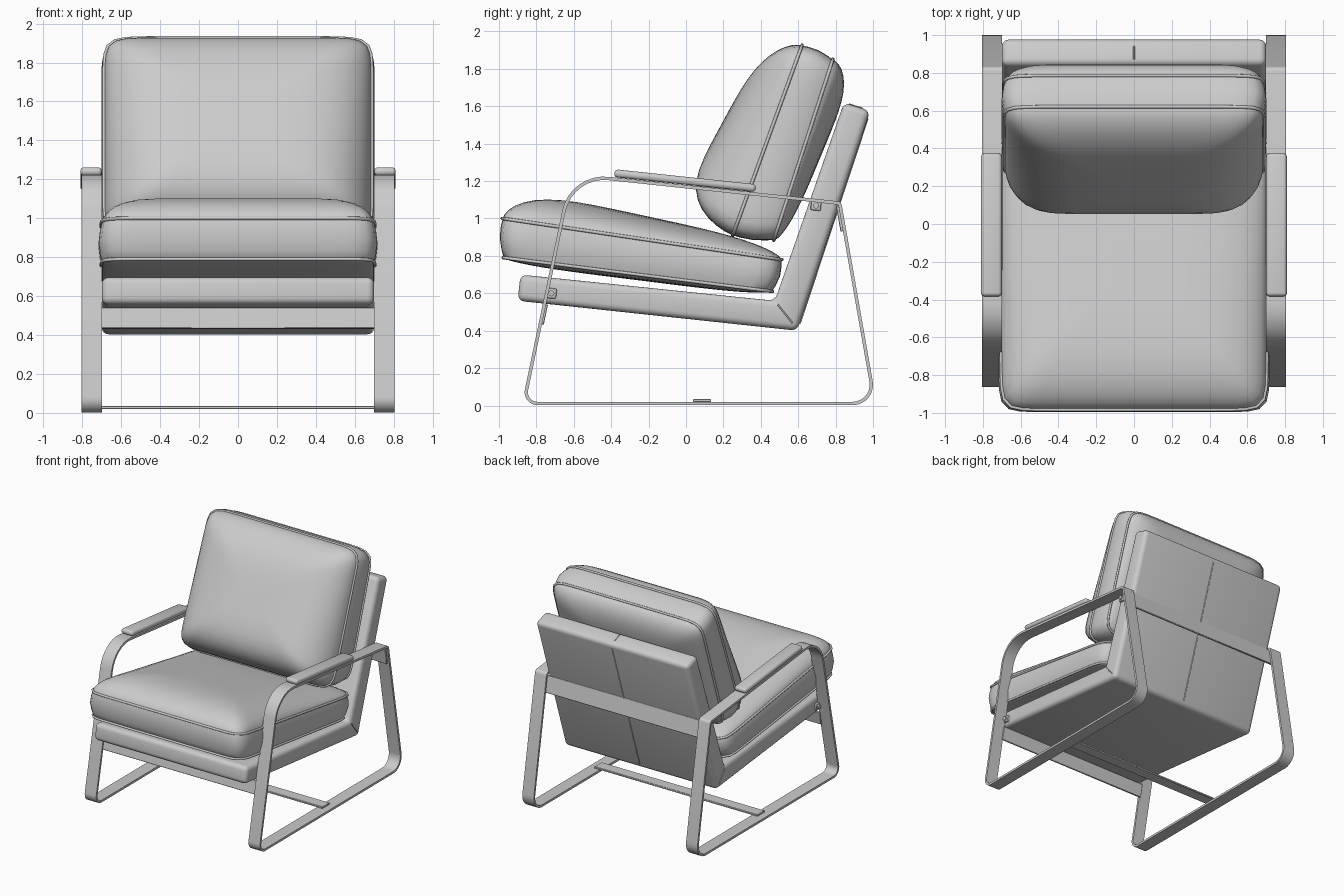
import bpy, bmesh, math
from mathutils import Vector, Matrix

if "Cube" in bpy.data.objects:
    bpy.data.objects.remove(bpy.data.objects["Cube"], do_unlink=True)

# One neutral grey for the whole chair
GREY = (0.6, 0.6, 0.6, 1.0)
grey = bpy.data.materials.new("neutral_grey")
grey.use_nodes = True
grey.diffuse_color = GREY
for node in grey.node_tree.nodes:
    if node.type == 'BSDF_PRINCIPLED':
        node.inputs["Base Color"].default_value = GREY


def finish(name, bm):
    """Turn a bmesh into a smooth-by-angle object."""
    bmesh.ops.recalc_face_normals(bm, faces=bm.faces)
    mesh = bpy.data.meshes.new(name)
    bm.to_mesh(mesh)
    bm.free()
    obj = bpy.data.objects.new(name, mesh)
    bpy.context.collection.objects.link(obj)
    mesh.materials.append(grey)
    bpy.ops.object.select_all(action='DESELECT')
    obj.select_set(True)
    bpy.context.view_layer.objects.active = obj
    bpy.ops.object.shade_smooth_by_angle(angle=math.radians(40))
    return obj


def box(name, centre, size, tilt=0.0, bevel=0.0, segments=2):
    """Box tilted about the x axis, with optional rounded edges."""
    bm = bmesh.new()
    matrix = (Matrix.Translation(centre) @ Matrix.Rotation(tilt, 4, 'X')
              @ Matrix.Diagonal((*size, 1)))
    bmesh.ops.create_cube(bm, size=1, matrix=matrix)
    if bevel:
        bmesh.ops.bevel(bm, geom=bm.edges[:], offset=bevel, segments=segments,
                        profile=0.5, affect='EDGES')
    return finish(name, bm)


def rounded_path(corners, steps=8):
    """Closed (y, z) path whose corners are replaced by arcs of a given radius."""
    path = []
    for i, (y, z, radius) in enumerate(corners):
        p = Vector((y, z))
        a = (Vector(corners[i - 1][:2]) - p).normalized()
        b = (Vector(corners[(i + 1) % len(corners)][:2]) - p).normalized()
        half = a.angle(b) / 2
        centre = p + (a + b).normalized() * radius / math.sin(half)
        start = p + a * radius / math.tan(half) - centre
        end = p + b * radius / math.tan(half) - centre
        sweep = start.angle(end)
        for k in range(steps + 1):
            f = k / steps
            path.append(centre + (start * math.sin((1 - f) * sweep)
                                  + end * math.sin(f * sweep)) / math.sin(sweep))
    return path


def tube(name, points, radius, closed):
    """Thin round cord through the points."""
    curve = bpy.data.curves.new(name, 'CURVE')
    curve.dimensions = '3D'
    curve.bevel_depth = radius
    curve.bevel_resolution = 2
    spline = curve.splines.new('POLY')
    spline.points.add(len(points) - 1)
    for target, p in zip(spline.points, points):
        target.co = (*p, 1)
    spline.use_cyclic_u = closed
    curve.materials.append(grey)
    obj = bpy.data.objects.new(name, curve)
    bpy.context.collection.objects.link(obj)


def cushion(name, face_seam, rear_seam, half_width, face_crown, rear_crown, power):
    """Boxed cushion: two piped seams in (y, z), crowned faces and a soft wall."""
    count, rings = 112, 12
    seams = [[Vector(p) for p in seam] for seam in (face_seam, rear_seam)]
    mids = [(a + b) / 2 for a, b in seams]
    halves = [(b - a) / 2 for a, b in seams]

    def plane_point(side, u, t, r):
        along = halves[side]
        normal = Vector((-along.y, along.x)).normalized()
        if normal.dot(mids[side] - mids[1 - side]) < 0:
            normal = -normal
        base, slope = (face_crown, rear_crown)[side]
        lift = (base + slope * t) * max(0, 1 - r ** 4) ** 0.6
        p = mids[side] + along * t + normal * lift
        return Vector((half_width * u, p.x, p.y))

    def ring(side, r):
        points = []
        for k in range(count):
            c, s = (f(2 * math.pi * (k + 0.5) / count) for f in (math.cos, math.sin))
            scale = r / (abs(c) ** power + abs(s) ** power) ** (1 / power)
            points.append(plane_point(side, c * scale, s * scale, r))
        return points

    radii = [math.sin(math.pi / 2 * k / rings) for k in range(1, rings + 1)]
    wall = []
    for f in (0.2, 0.5, 0.8):
        swell = 1 + 0.025 * math.sin(math.pi * f)
        wall.append([a.lerp(b, f) for a, b in zip(ring(0, swell), ring(1, swell))])
    loops = ([ring(0, r) for r in radii] + wall
             + [ring(1, r) for r in reversed(radii)])
    bm = bmesh.new()
    rows = [[bm.verts.new(p) for p in loop] for loop in loops]
    for low, high in zip(rows, rows[1:]):
        for k in range(count):
            n = (k + 1) % count
            bm.faces.new((low[k], low[n], high[n], high[k]))
    for side, row in ((0, rows[0]), (1, rows[-1])):
        tip = bm.verts.new(plane_point(side, 0, 0, 0))
        for k in range(count):
            bm.faces.new((row[k], row[(k + 1) % count], tip))
    finish(name, bm)
    tube(name + "_front_piping", ring(0, 1.004), 0.009, True)
    tube(name + "_rear_piping", ring(1, 1.004), 0.009, True)


# Cushions
cushion("seat_cushion", [(-0.98, 1.0), (0.51, 0.78)], [(-0.975, 0.79), (0.46, 0.61)],
        0.70, (0.125, -0.05), (0.03, 0.0), 16)
cushion("back_cushion", [(0.25, 0.91), (0.62, 1.925)], [(0.47, 0.885), (0.785, 1.85)],
        0.685, (0.26, -0.08), (0.10, 0.04), 13)

# Upholstered shell: L-shaped profile extruded across the width
PROFILE = [(-0.90, 0.56), (0.595, 0.40), (0.985, 1.575), (0.845, 1.62),
           (0.475, 0.56), (-0.885, 0.70)]
bm = bmesh.new()
bottom = bm.faces.new([bm.verts.new((-0.70, y, z)) for y, z in PROFILE])
extruded = bmesh.ops.extrude_face_region(bm, geom=[bottom])["geom"]
bmesh.ops.translate(bm, vec=(1.40, 0, 0),
                    verts=[v for v in extruded if isinstance(v, bmesh.types.BMVert)])
bmesh.ops.recalc_face_normals(bm, faces=bm.faces)
bmesh.ops.bevel(bm, geom=bm.edges[:], offset=0.035, segments=4, profile=0.5,
                affect='EDGES')
finish("upholstered_shell", bm)

# Shell seams: centre back, and the mitre on each side
tube("back_seam", [(0, 0.61, 0.44), (0, 0.971, 1.53), (0, 0.94, 1.59),
                   (0, 0.87, 1.612)], 0.004, False)
for side, x in (("left", 0.70), ("right", -0.70)):
    tube(side + "_mitre_seam", [(x, 0.49, 0.54), (x, 0.57, 0.44)], 0.004, False)

# Side frames: closed loops of flat bar
path = rounded_path([(-0.868, 0.011, 0.06), (1.01, 0.011, 0.10),
                     (0.822, 1.082, 0.02), (-0.612, 1.235, 0.22)])
for side, sign in (("left", 1), ("right", -1)):
    bm = bmesh.new()
    stations = []
    for i, p in enumerate(path):
        tangent = (path[(i + 1) % len(path)] - path[i - 1]).normalized()
        offset = Vector((-tangent.y, tangent.x)) * 0.009
        stations.append([bm.verts.new((sign * x, *(p + offset * d)))
                         for x, d in ((0.70, 1), (0.70, -1), (0.805, -1), (0.805, 1))])
    for i, here in enumerate(stations):
        after = stations[(i + 1) % len(stations)]
        for k in range(4):
            n = (k + 1) % 4
            bm.faces.new((here[k], here[n], after[n], after[k]))
    finish(side + "_side_frame", bm)

    # Arm pad and fixing bolts
    box(side + "_arm_pad", (sign * 0.755, -0.005, 1.202), (0.11, 0.76, 0.042),
        -0.106, 0.018, 3)
    for spot, y, z in (("front", -0.72, 0.60), ("rear", 0.695, 1.07)):
        box(f"{side}_{spot}_bracket", (sign * 0.70, y, z), (0.03, 0.055, 0.055),
            -0.1, 0.008)
        bm = bmesh.new()
        bmesh.ops.create_cone(
            bm, cap_ends=True, segments=20, radius1=0.016, radius2=0.016, depth=0.02,
            matrix=Matrix.Translation((sign * 0.716, y, z))
            @ Matrix.Rotation(math.pi / 2, 4, 'Y'))
        finish(f"{side}_{spot}_bolt", bm)

# Cross bars joining the two side frames
box("front_cross_bar", (0, -0.757, 0.487), (1.42, 0.016, 0.11), -0.207, 0.003, 1)
box("rear_cross_bar", (0, 0.822, 1.0), (1.58, 0.016, 0.14), 0.174, 0.003, 1)
box("floor_cross_bar", (0, 0.085, 0.027), (1.50, 0.095, 0.016), 0, 0.003, 1)
